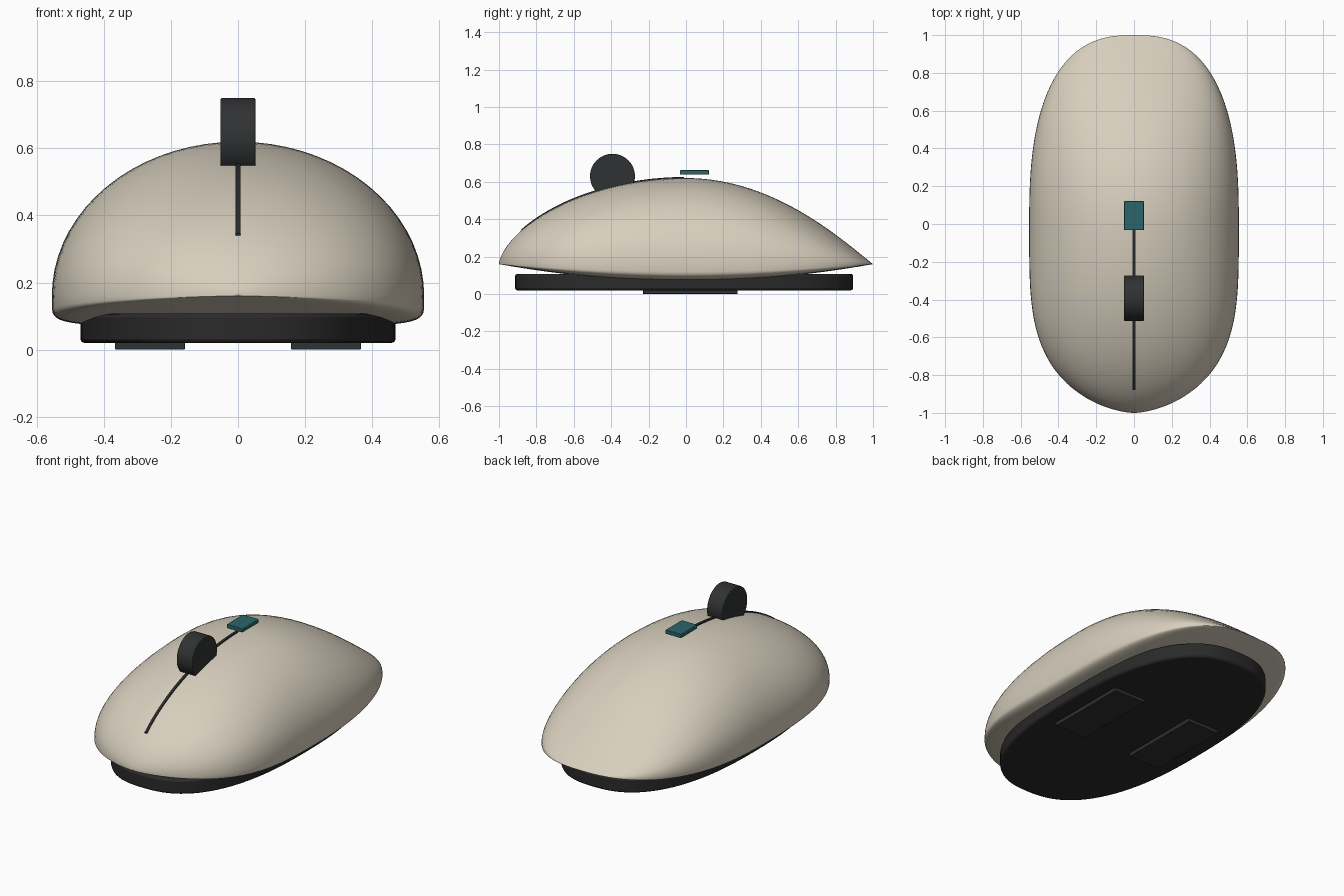
import bpy, bmesh, math

if "Cube" in bpy.data.objects:
    bpy.data.objects.remove(bpy.data.objects["Cube"])


def material(name, rgb):
    m = bpy.data.materials.new(name)
    m.diffuse_color = (*rgb, 1)
    m.use_nodes = True
    m.node_tree.nodes["Principled BSDF"].inputs["Base Color"].default_value = m.diffuse_color
    return m


BEIGE = material("warm beige", (0.68, 0.62, 0.51))
BLACK = material("soft black", (0.023, 0.023, 0.024))
GREY = material("dark grey", (0.03, 0.031, 0.032))
TEAL = material("teal", (0.024, 0.13, 0.145))


def finish(bm, name, mat, bevel=0.0):
    bmesh.ops.recalc_face_normals(bm, faces=bm.faces)
    me = bpy.data.meshes.new(name)
    bm.to_mesh(me)
    bm.free()
    ob = bpy.data.objects.new(name, me)
    bpy.context.collection.objects.link(ob)
    me.materials.append(mat)
    if bevel:
        mod = ob.modifiers.new("bevel", 'BEVEL')
        mod.width, mod.segments = bevel, 2
    bpy.ops.object.select_all(action='DESELECT')
    ob.select_set(True)
    bpy.context.view_layer.objects.active = ob
    bpy.ops.object.shade_smooth_by_angle(angle=math.radians(40))
    return ob


def spow(v, e):
    return math.copysign(abs(v) ** e, v)


# Shell outline laws along y: half width, top and bottom height
def half_width(y):
    if y < 0:
        return 0.555 * max(0, 1 - (-y) ** 3.8) ** 0.6
    return 0.555 * max(0, 1 - y ** 2.6) ** (1 / 2.6)


def top(y):
    return 0.16 + 0.46 * max(0, 1 - y * y) ** (0.63 if y < 0 else 1.05)


def bottom(y):
    return 0.16 - 0.09 * max(0, 1 - y * y)


# Shell: loft of domed sections with a flat, rounded-off underside
def shell():
    bm = bmesh.new()
    rings, n, steps = [], 72, 72
    for i in range(1, steps):
        y = -math.cos(math.pi * i / steps)
        w, up, down = half_width(y), top(y) - 0.16, 0.16 - bottom(y)
        ring = []
        for k in range(n):
            a = 2 * math.pi * k / n
            c, s = math.cos(a), math.sin(a)
            if s >= 0:
                x, z = w * c, up * s
            else:
                x, z = w * spow(c, 1 / 3), down * spow(s, 1 / 3)
            ring.append(bm.verts.new((x, y, 0.16 + z)))
        rings.append(ring)
    for a, b in zip(rings, rings[1:]):
        for k in range(n):
            bm.faces.new((a[k], a[(k + 1) % n], b[(k + 1) % n], b[k]))
    for y, ring in ((-1, rings[0]), (1, rings[-1])):
        tip = bm.verts.new((0, y, 0.16))
        for k in range(n):
            bm.faces.new((tip, ring[k], ring[(k + 1) % n]))
    finish(bm, "shell", BEIGE)


# Base plate: extruded rounded oval
def base():
    bm = bmesh.new()
    pts = []
    for k in range(96):
        a = 2 * math.pi * k / 96
        pts.append(bm.verts.new((0.47 * spow(math.cos(a), 0.8),
                                 -0.01 + 0.904 * spow(math.sin(a), 0.8), 0.02)))
    face = bm.faces.new(pts)
    ext = bmesh.ops.extrude_face_region(bm, geom=[face])
    for v in ext["geom"]:
        if isinstance(v, bmesh.types.BMVert):
            v.co.z = 0.108
    finish(bm, "base_plate", BLACK, 0.012)


def box(name, mat, lo, hi, bevel):
    bm = bmesh.new()
    bmesh.ops.create_cube(bm, size=1)
    for v in bm.verts:
        v.co = [(l + h) / 2 + c * (h - l) for l, h, c in zip(lo, hi, v.co)]
    finish(bm, name, mat, bevel)


# Button seam: thin strip following the top of the shell
def seam():
    bm = bmesh.new()
    rings = []
    for i in range(41):
        y = -0.88 + 0.87 * i / 40
        z = top(y)
        rings.append([bm.verts.new((x, y, z + dz)) for x, dz in
                      ((-0.008, -0.012), (0.008, -0.012), (0.008, 0.006), (-0.008, 0.006))])
    for a, b in zip(rings, rings[1:]):
        for k in range(4):
            bm.faces.new((a[k], a[(k + 1) % 4], b[(k + 1) % 4], b[k]))
    bm.faces.new(rings[0])
    bm.faces.new(rings[-1])
    finish(bm, "button_seam", BLACK)


# Scroll wheel: cylinder lying along x
def wheel():
    bm = bmesh.new()
    bmesh.ops.create_cone(bm, cap_ends=True, segments=48, radius1=0.12, radius2=0.12, depth=0.104)
    for v in bm.verts:
        x, y, z = v.co
        v.co = (z, y - 0.393, x + 0.63)
    finish(bm, "scroll_wheel", GREY, 0.004)


shell()
base()
seam()
wheel()
box("top_button", TEAL, (-0.052, -0.033, 0.638), (0.052, 0.122, 0.662), 0.003)
for side, x in (("left", -0.2625), ("right", 0.2625)):
    box(side + "_glide_foot", GREY, (x - 0.104, -0.23, 0), (x + 0.104, 0.276, 0.022), 0.003)
